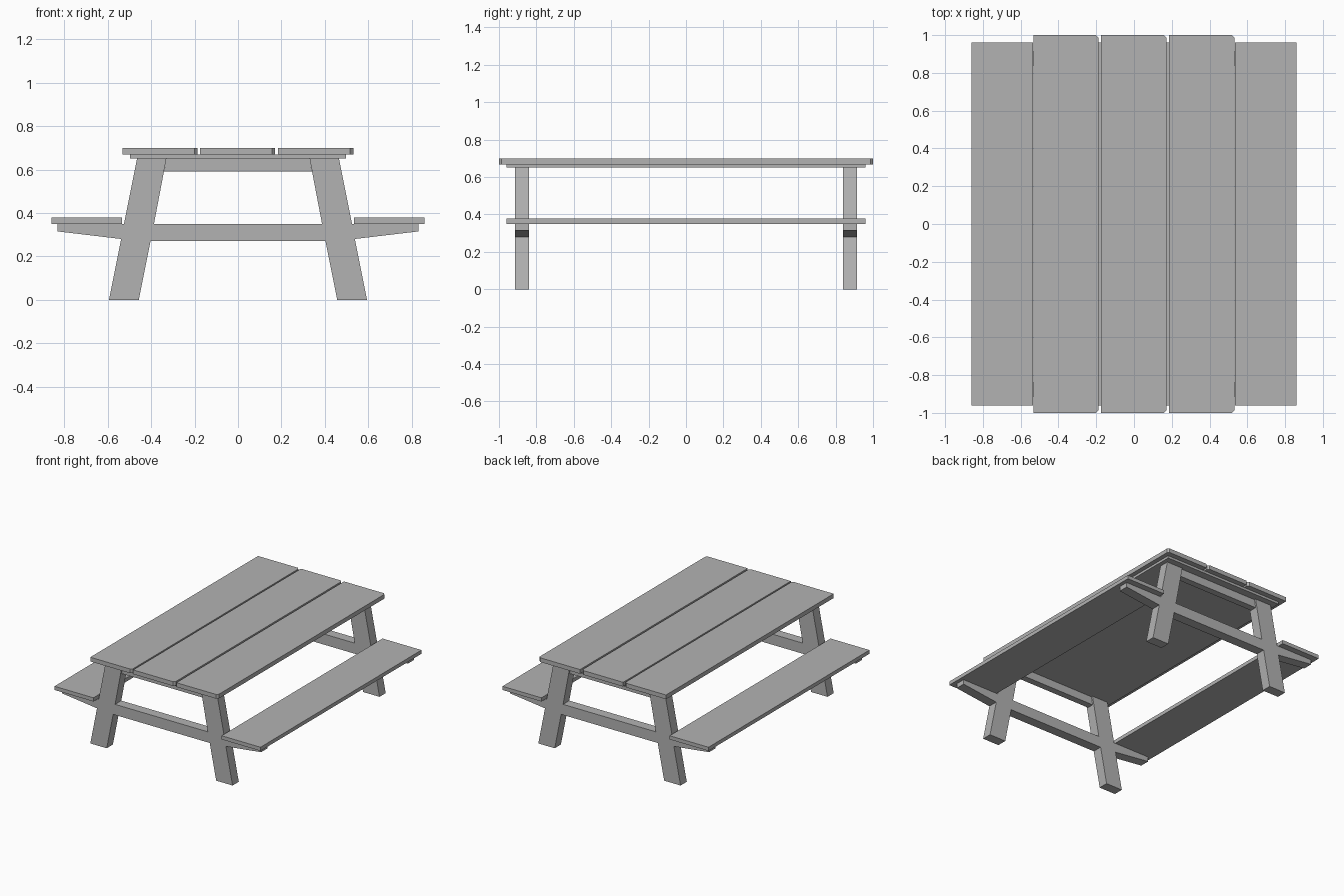
import bpy
import bmesh
from mathutils import Vector

if "Cube" in bpy.data.objects:
    bpy.data.objects.remove(bpy.data.objects["Cube"], do_unlink=True)

grey = bpy.data.materials.new("plain grey")
grey.use_nodes = True
colour = (0.45, 0.45, 0.45, 1)
grey.diffuse_color = colour
grey.node_tree.nodes["Principled BSDF"].inputs["Base Color"].default_value = colour


def prism(name, outline, direction):
    """Extrude a closed outline of 3D points along a direction."""
    bm = bmesh.new()
    face = bm.faces.new([bm.verts.new(p) for p in outline])
    result = bmesh.ops.extrude_face_region(bm, geom=[face], use_keep_orig=True)
    verts = [g for g in result["geom"] if isinstance(g, bmesh.types.BMVert)]
    bmesh.ops.translate(bm, verts=verts, vec=Vector(direction))
    bmesh.ops.recalc_face_normals(bm, faces=bm.faces)
    mesh = bpy.data.meshes.new(name)
    bm.to_mesh(mesh)
    bm.free()
    mesh.materials.append(grey)
    obj = bpy.data.objects.new(name, mesh)
    bpy.context.collection.objects.link(obj)
    return obj


def board(name, x0, x1, length, z0, z1, clip=0):
    """Flat board along y, with optional clipped corners on its +x edge."""
    y = length / 2
    if clip:
        outline = [(x0, -y), (x1 - clip, -y), (x1, -y + clip),
                   (x1, y - clip), (x1 - clip, y), (x0, y)]
    else:
        outline = [(x0, -y), (x1, -y), (x1, y), (x0, y)]
    return prism(name, [(x, v, z0) for x, v in outline], (0, 0, z1 - z0))


# Table top: three planks on a thin under panel
for side, x0 in (("right", -0.533), ("middle", -0.175), ("left", 0.185)):
    board(f"table_plank_{side}", x0, x0 + 0.346, 2.0, 0.668, 0.7, 0.014)
board("under_panel", -0.497, 0.497, 1.92, 0.65, 0.668)

# Benches
board("bench_left", 0.535, 0.86, 1.92, 0.35, 0.378)
board("bench_right", -0.86, -0.535, 1.92, 0.35, 0.378)

# End frames: slanted legs, cross beam and tapered bench arms in one outline
half = [(0.387, 0.35), (0.33, 0.65), (0.465, 0.65), (0.525, 0.35),
        (0.832, 0.35), (0.832, 0.315), (0.538, 0.28), (0.594, 0),
        (0.457, 0), (0.403, 0.27)]
frame = half + [(-x, z) for x, z in reversed(half)]
for end, y in (("front", -0.876), ("back", 0.876)):
    prism(f"{end}_leg_frame", [(x, y - 0.037, z) for x, z in frame], (0, 0.074, 0))
    # Recessed brace under the table top
    brace = [(-0.341, 0.59), (0.341, 0.59), (0.33, 0.65), (-0.33, 0.65)]
    prism(f"{end}_top_brace", [(x, y - 0.025, z) for x, z in brace], (0, 0.05, 0))
